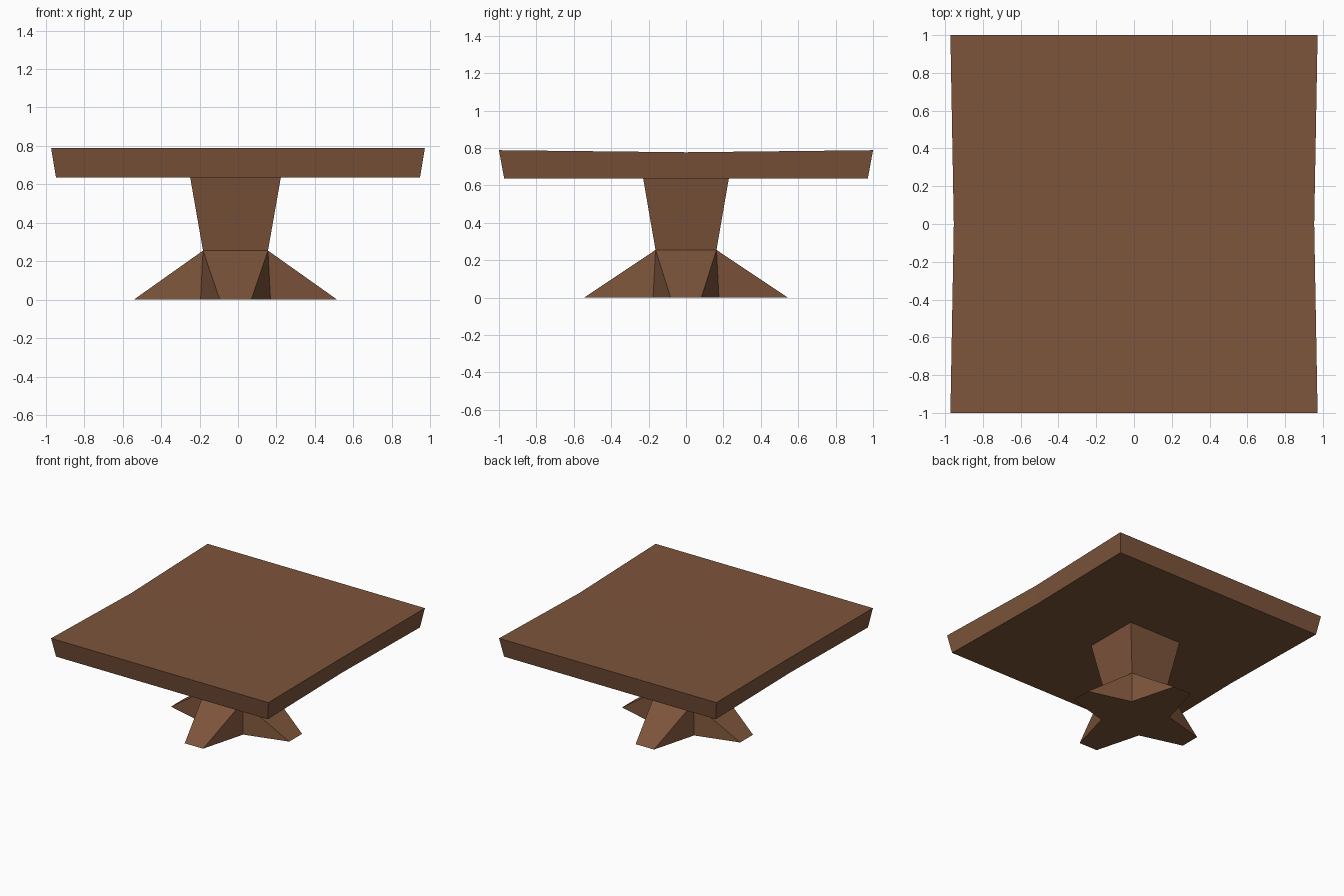
import bpy, bmesh

if "Cube" in bpy.data.objects:
    bpy.data.objects.remove(bpy.data.objects["Cube"])

wood = bpy.data.materials.new("brown wood")
wood.diffuse_color = (0.205, 0.09, 0.044, 1)
wood.use_nodes = True
wood.node_tree.nodes["Principled BSDF"].inputs["Base Color"].default_value = wood.diffuse_color

CX = -0.013  # pedestal sits slightly left of centre


def make_object(name, bm):
    bmesh.ops.recalc_face_normals(bm, faces=bm.faces[:])
    mesh = bpy.data.meshes.new(name)
    bm.to_mesh(mesh)
    bm.free()
    mesh.materials.append(wood)
    obj = bpy.data.objects.new(name, mesh)
    bpy.context.collection.objects.link(obj)
    return obj


def rect(bm, hx, hy, z):
    return [bm.verts.new((CX + sx * hx, sy * hy, z))
            for sx, sy in ((-1, -1), (1, -1), (1, 1), (-1, 1))]


# Tabletop: cross-sections along y, pinched and dipped in the middle
# each section: y top, y bottom, half width top, half width bottom, top height
sections = [(-1, -0.972, 0.972, 0.947, 0.788),
            (0, 0, 0.954, 0.929, 0.777),
            (1, 0.972, 0.972, 0.947, 0.788)]
bm = bmesh.new()
rings = []
for yt, yb, wt, wb, zt in sections:
    rings.append([bm.verts.new(p) for p in
                  ((-wt, yt, zt), (wt, yt, zt), (wb, yb, 0.636), (-wb, yb, 0.636))])
for a, b in zip(rings, rings[1:]):
    for i in range(4):
        j = (i + 1) % 4
        bm.faces.new((a[i], a[j], b[j], b[i]))
bm.faces.new(rings[0])
bm.faces.new(rings[-1])
make_object("tabletop", bm)

# Stem: tapered square column
bm = bmesh.new()
low, high = rect(bm, 0.169, 0.163, 0.255), rect(bm, 0.236, 0.229, 0.637)
bm.faces.new(low)
bm.faces.new(high)
for i in range(4):
    j = (i + 1) % 4
    bm.faces.new((low[i], low[j], high[j], high[i]))
make_object("stem", bm)

# Star base: four sloping feet between notched corners
bm = bmesh.new()
top = rect(bm, 0.169, 0.163, 0.255)
notch = rect(bm, 0.182, 0.176, 0)
T, RX, RY = 0.082, 0.529, 0.545
tips = [((-T, -RY), (T, -RY)), ((RX, -T), (RX, T)),
        ((T, RY), (-T, RY)), ((-RX, T), (-RX, -T))]
outline = []
for i, (p, q) in enumerate(tips):
    j = (i + 1) % 4
    a = bm.verts.new((CX + p[0], p[1], 0))
    b = bm.verts.new((CX + q[0], q[1], 0))
    bm.faces.new((top[i], a, b, top[j]))
    bm.faces.new((top[i], notch[i], a))
    bm.faces.new((top[j], b, notch[j]))
    outline += [notch[i], a, b]
bm.faces.new(outline)
bm.faces.new(top)
make_object("star_base", bm)
